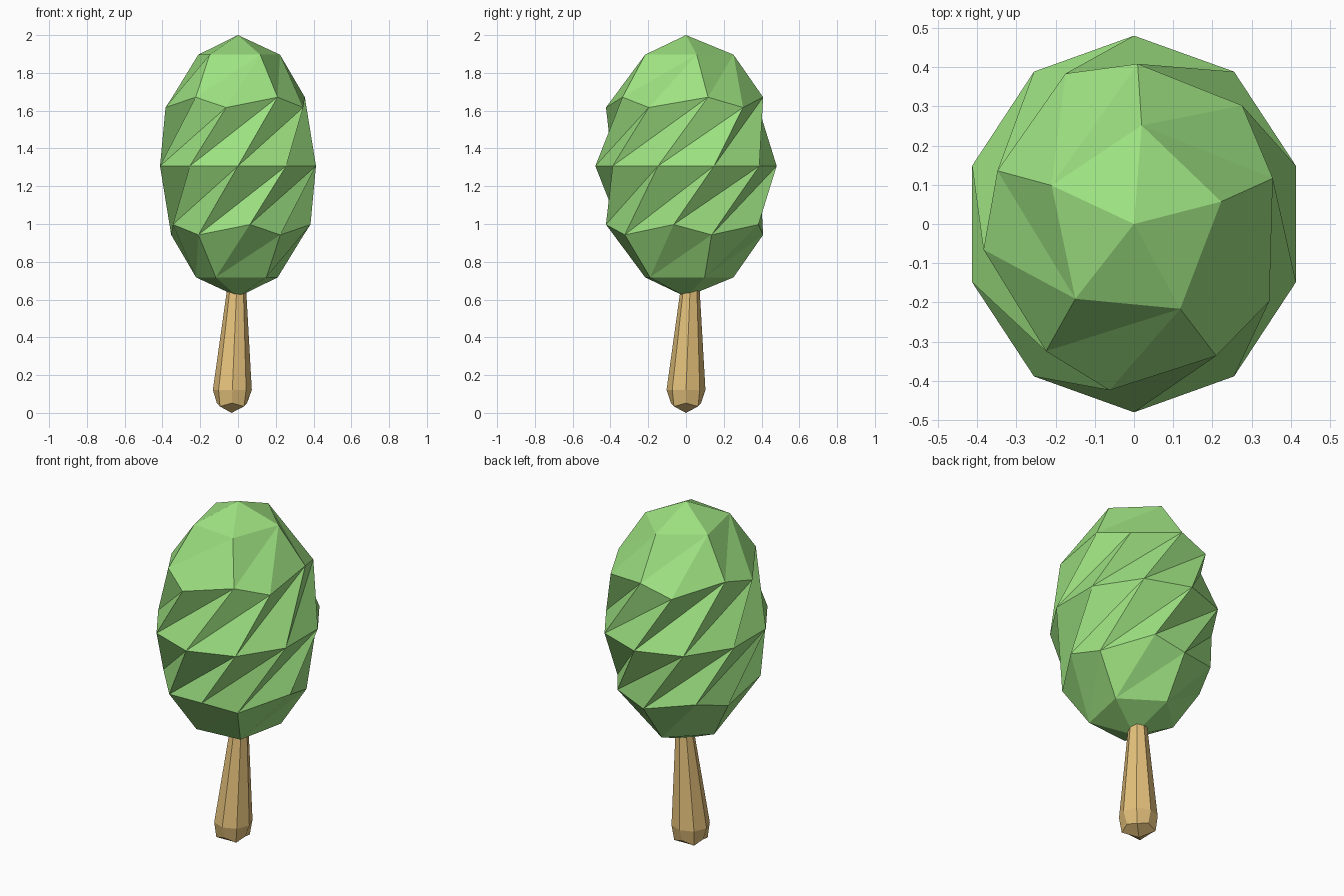
import bpy, bmesh
from math import cos, sin, pi, radians
from mathutils import Matrix

if "Cube" in bpy.data.objects:
    bpy.data.objects.remove(bpy.data.objects["Cube"])


def finish(name, bm, color):
    bmesh.ops.recalc_face_normals(bm, faces=bm.faces)
    mesh = bpy.data.meshes.new(name)
    bm.to_mesh(mesh)
    bm.free()
    mat = bpy.data.materials.new(name + "_colour")
    mat.diffuse_color = color
    mat.use_nodes = True
    mat.node_tree.nodes["Principled BSDF"].inputs["Base Color"].default_value = mat.diffuse_color
    mesh.materials.append(mat)
    bpy.context.collection.objects.link(bpy.data.objects.new(name, mesh))


# Foliage: icosphere twisted 100 degrees per radius of height, then stretched
bm = bmesh.new()
bmesh.ops.create_icosphere(bm, subdivisions=2, radius=1)
for v in bm.verts:
    x, y, z = Matrix.Rotation(radians(100) * v.co.z, 3, 'Z') @ v.co
    v.co = (x * 0.434, y * 0.48, 1.307 + z * 0.693)
finish("foliage", bm, (0.34, 0.76, 0.22, 1))

# Trunk: slightly leaning, tapered eight-sided stick with a rounded foot
# (centre x, centre y, corner z, mid z, corner radius, mid radius)
RINGS = [(-0.032, 0.0, 0.052, 0.034, 0.080, 0.090),
         (-0.030, 0.0, 0.122, 0.122, 0.103, 0.103),
         (-0.008, 0.021, 0.64, 0.64, 0.052, 0.052),
         (-0.004, 0.025, 0.74, 0.74, 0.042, 0.042)]
bm = bmesh.new()
loops = []
for cx, cy, zc, zm, rc, rm in RINGS:
    ring = []
    for i in range(8):
        r, z = (rm, zm) if i % 2 else (rc, zc)
        ring.append(bm.verts.new((cx + r * cos(i * pi / 4), cy + r * sin(i * pi / 4), z)))
    loops.append(ring)
for a, b in zip(loops, loops[1:]):
    for i in range(8):
        j = (i + 1) % 8
        bm.faces.new((a[i], a[j], b[j], b[i]))
bm.faces.new(loops[-1])
# Foot: four quads meeting at the lowest point
tip = bm.verts.new((-0.034, 0, 0))
foot = loops[0]
for i in range(0, 8, 2):
    bm.faces.new((tip, foot[i - 1], foot[i], foot[i + 1]))
finish("trunk", bm, (0.79, 0.54, 0.2, 1))
